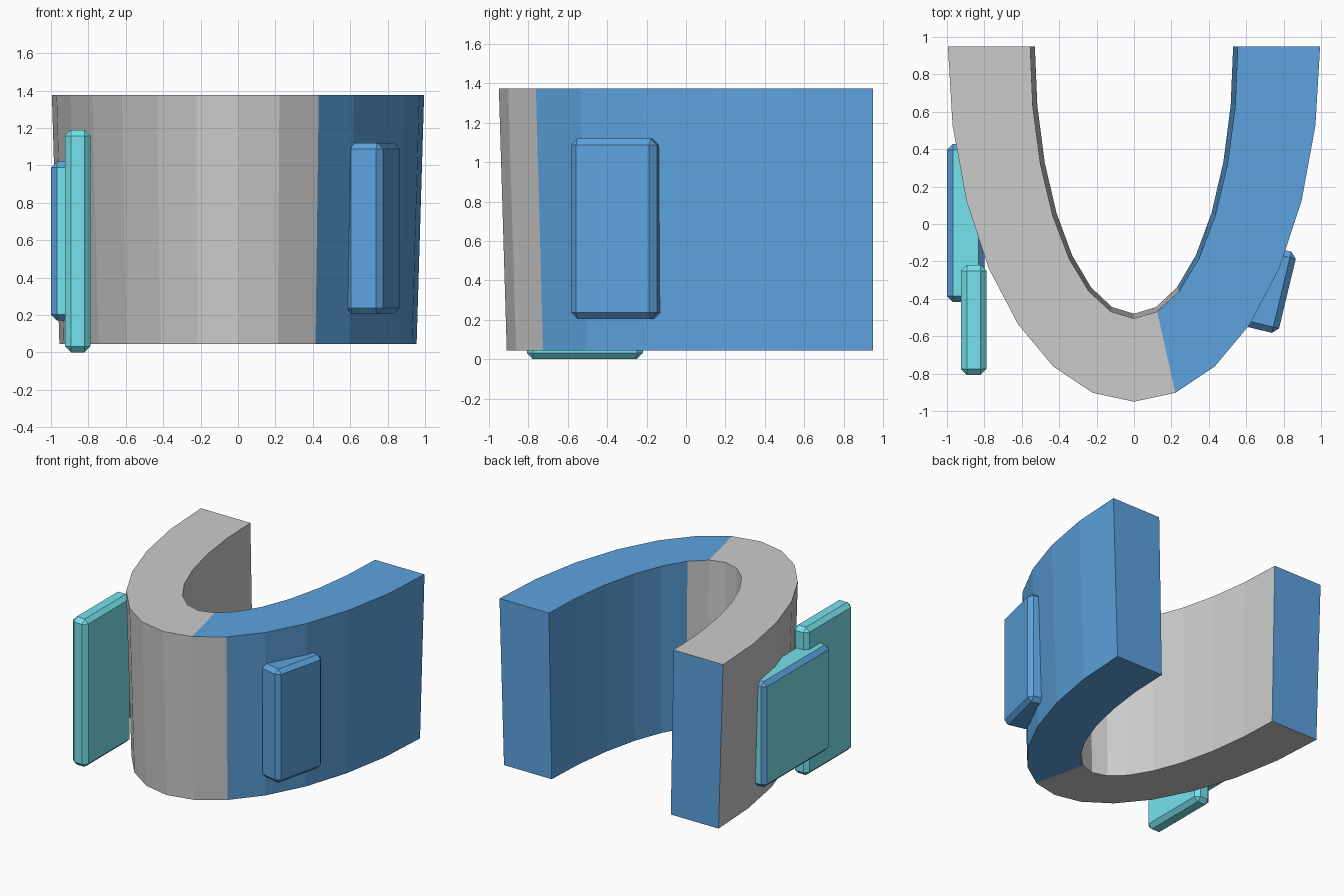
import bpy, bmesh
from math import sin, cos, pi, radians
from mathutils import Matrix

if "Cube" in bpy.data.objects:
    bpy.data.objects.remove(bpy.data.objects["Cube"])


def material(name, rgb):
    m = bpy.data.materials.new(name)
    m.diffuse_color = (*rgb, 1)
    m.use_nodes = True
    m.node_tree.nodes["Principled BSDF"].inputs["Base Color"].default_value = m.diffuse_color
    return m


GREY = material("grey", (0.8, 0.8, 0.8))
BLUE = material("blue", (0.11, 0.37, 0.74))
TEAL = material("teal", (0.18, 0.76, 0.84))


def finish(name, bm, mats):
    bmesh.ops.recalc_face_normals(bm, faces=bm.faces)
    me = bpy.data.meshes.new(name)
    bm.to_mesh(me)
    bm.free()
    for m in mats:
        me.materials.append(m)
    ob = bpy.data.objects.new(name, me)
    bpy.context.collection.objects.link(ob)
    return ob


def plate(name, size, center, face_mat, edge_mat, turn=0, bevel=0.032):
    """Bevelled slab; the chamfers take the edge material."""
    bm = bmesh.new()
    bmesh.ops.create_cube(bm, size=1, matrix=Matrix.Diagonal((*size, 1)))
    bmesh.ops.bevel(bm, geom=bm.edges[:], offset=bevel, segments=1,
                    affect='EDGES', profile=0.5, material=1)
    ob = finish(name, bm, [face_mat, edge_mat])
    ob.location = center
    ob.rotation_euler.z = radians(turn)
    return ob


# U-shaped wall: half-ellipse band, slightly narrower at the base
SEG = 14
BACK, Z0, Z1 = 0.95, 0.045, 1.375


def arc(bm, a, b, z):
    return [bm.verts.new((-a * cos(pi * i / SEG), BACK - b * sin(pi * i / SEG), z))
            for i in range(SEG + 1)]


bm = bmesh.new()
rings = [arc(bm, 0.995, 1.9, Z1), arc(bm, 0.555, 1.455, Z1),
         arc(bm, 0.53, 1.43, Z0), arc(bm, 0.955, 1.86, Z0)]
for k in range(4):                      # top, inside, underside, outside
    p, q = rings[k], rings[(k + 1) % 4]
    blue_from = SEG // 2 + (1 if k % 2 == 0 else 2)
    for i in range(SEG):
        f = bm.faces.new((p[i], p[i + 1], q[i + 1], q[i]))
        f.material_index = int(i >= blue_from)
for i in (0, SEG):                      # blue end caps
    bm.faces.new([r[i] for r in rings]).material_index = 1
finish("curved_wall", bm, [GREY, BLUE])

# Side plates
plate("right_plate", (0.2, 0.446, 0.915), (0.723, -0.349, 0.662), BLUE, BLUE, turn=-13.5)
plate("left_rear_plate", (0.2, 0.845, 0.85), (-0.9, 0.005, 0.595), TEAL, BLUE)
plate("left_front_plate", (0.135, 0.59, 1.19), (-0.857, -0.513, 0.595), TEAL, TEAL)
